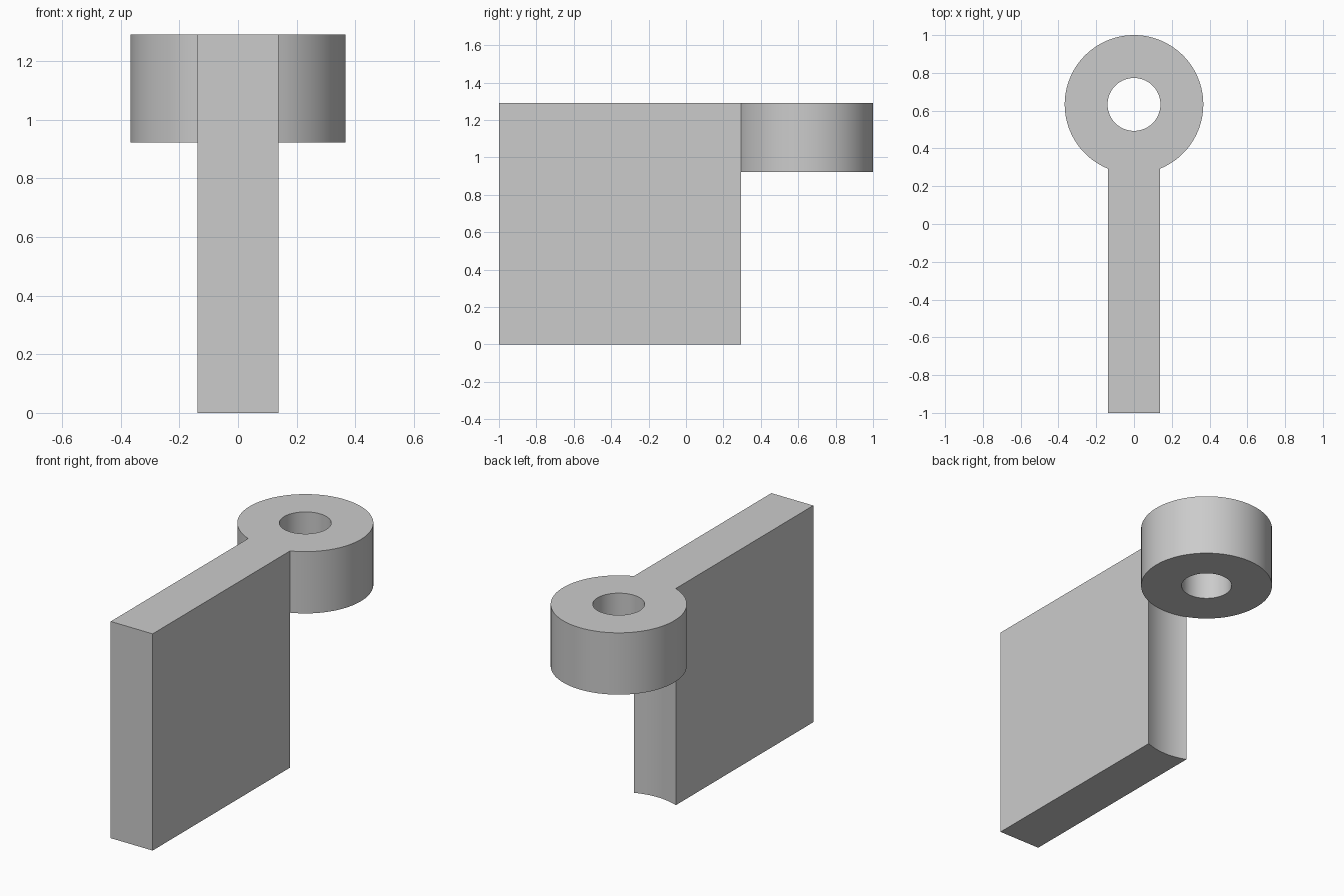
import bpy
import bmesh
import math

cube = bpy.data.objects.get("Cube")
if cube:
    bpy.data.objects.remove(cube, do_unlink=True)

TOP, RING_BOTTOM = 1.29, 0.922
HALF_WIDTH = 0.138
RING_R, HOLE_R, RING_Y = 0.367, 0.14, 0.633
JOINT_STEPS, RING_STEPS = 12, 84

grey = bpy.data.materials.new("plain grey")
grey.use_nodes = True
colour = (0.6, 0.6, 0.6, 1)
grey.diffuse_color = colour
grey.node_tree.nodes["Principled BSDF"].inputs["Base Color"].default_value = colour

bm = bmesh.new()

# Ring outline: a short arc where the plate joins, then the free arc
half = math.asin(HALF_WIDTH / RING_R)
start = -math.pi / 2 - half
angles = [start + 2 * half * i / JOINT_STEPS for i in range(JOINT_STEPS)]
angles += [start + 2 * half + (2 * math.pi - 2 * half) * i / RING_STEPS
           for i in range(RING_STEPS)]


def circle(radius):
    return [bm.verts.new((radius * math.cos(a), RING_Y + radius * math.sin(a), TOP))
            for a in angles]


outer, inner = circle(RING_R), circle(HOLE_R)
count = len(angles)
for i in range(count):
    j = (i + 1) % count
    bm.faces.new((inner[i], outer[i], outer[j], inner[j]))

# Plate top, sharing the joint arc with the ring
corners = [bm.verts.new((x, -1, TOP)) for x in (-HALF_WIDTH, HALF_WIDTH)]
plate = bm.faces.new(corners + outer[JOINT_STEPS::-1])


def push_down(faces, depth, keep):
    result = bmesh.ops.extrude_face_region(bm, geom=faces, use_keep_orig=keep)["geom"]
    for v in result:
        if isinstance(v, bmesh.types.BMVert):
            v.co.z -= depth
    return [f for f in result if isinstance(f, bmesh.types.BMFace)]


# Full keyhole shape down to the ring's underside, then the plate alone to the floor
lower = push_down(bm.faces[:], TOP - RING_BOTTOM, True)
plate_under = max(lower, key=lambda f: len(f.verts))
push_down([plate_under], RING_BOTTOM, False)
bm.faces.ensure_lookup_table()
leftover = [f for f in bm.faces
            if len(f.verts) > 4 and all(abs(v.co.z - RING_BOTTOM) < 0.001 for v in f.verts)]
bmesh.ops.delete(bm, geom=leftover, context="FACES_ONLY")

# Merge the flat plate sides into single faces
seams = [e for e in bm.edges
         if all(abs(v.co.z - RING_BOTTOM) < 0.001 for v in e.verts)
         and any(v.co.y < -0.9 for v in e.verts)]
bmesh.ops.dissolve_edges(bm, edges=seams, use_verts=True)
bmesh.ops.recalc_face_normals(bm, faces=bm.faces[:])

mesh = bpy.data.meshes.new("plate_with_ring")
bm.to_mesh(mesh)
bm.free()
mesh.materials.append(grey)
bracket = bpy.data.objects.new("plate_with_ring", mesh)
bpy.context.collection.objects.link(bracket)

# Smooth curved walls, sharp edges elsewhere
bpy.ops.object.select_all(action="DESELECT")
bracket.select_set(True)
bpy.context.view_layer.objects.active = bracket
bpy.ops.object.shade_smooth_by_angle(angle=math.radians(30))
